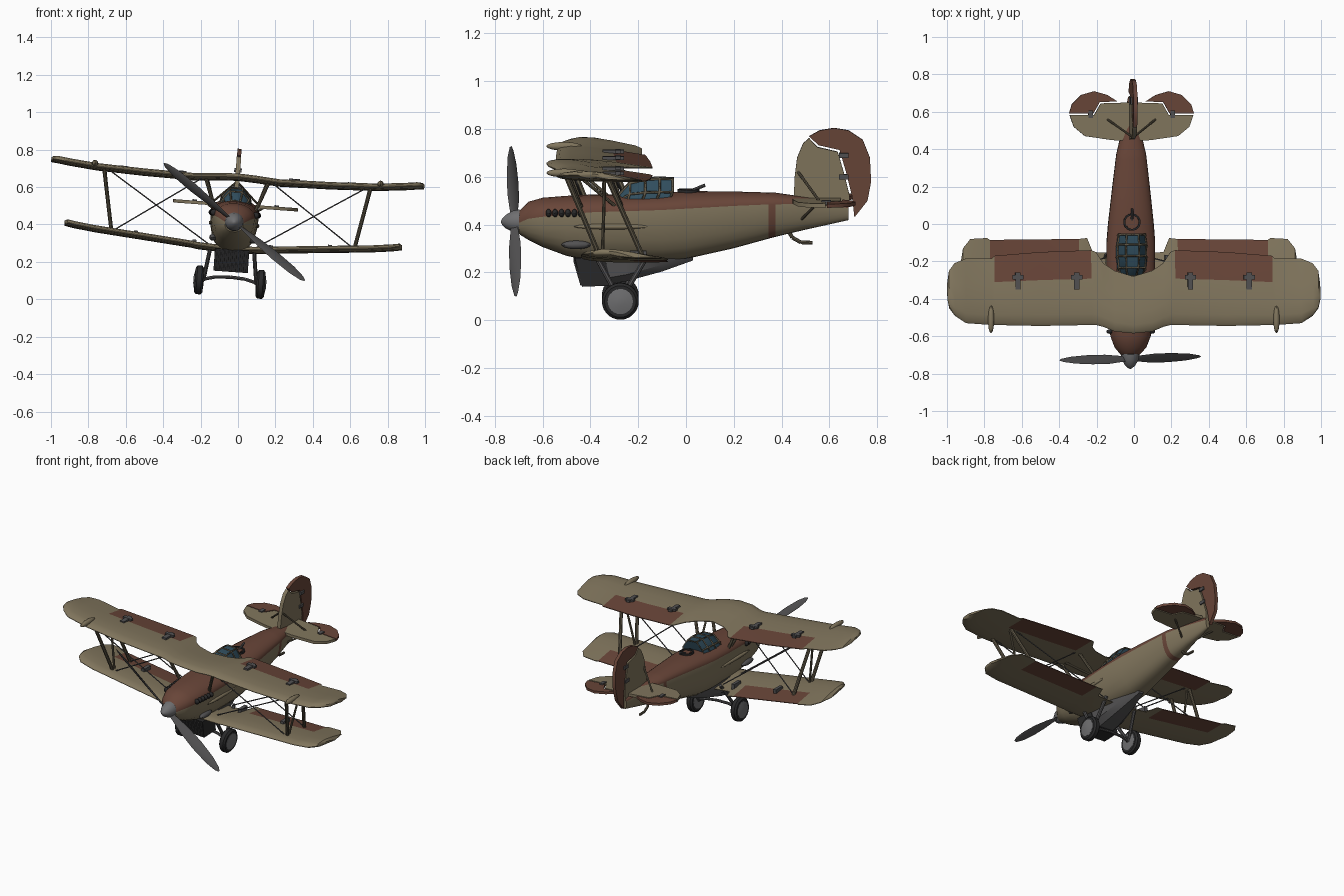
import bpy, bmesh
from math import sin, cos, pi, radians
from mathutils import Vector, Matrix

if "Cube" in bpy.data.objects:
    bpy.data.objects.remove(bpy.data.objects["Cube"])

# The whole aircraft banks slightly about its long axis
PIVOT = Vector((0, 0, 0.69))
BANK = Matrix.Translation(PIVOT) @ Matrix.Rotation(0.073, 4, 'Y') @ Matrix.Translation(-PIVOT)


def material(name, r, g, b):
    m = bpy.data.materials.new(name)
    m.diffuse_color = (r, g, b, 1)
    m.use_nodes = True
    bsdf = m.node_tree.nodes["Principled BSDF"]
    bsdf.inputs["Base Color"].default_value = (r, g, b, 1)
    bsdf.inputs["Roughness"].default_value = 0.7
    return m


TAN = material("tan_paint", 0.22, 0.18, 0.11)
BROWN = material("brown_paint", 0.14, 0.06, 0.04)
GREY = material("dark_grey_metal", 0.085, 0.083, 0.085)
LIGHT = material("light_grey_metal", 0.16, 0.16, 0.165)
BLACK = material("black_rubber", 0.022, 0.022, 0.023)
GLASS = material("blue_glass", 0.03, 0.075, 0.11)
STRUT = material("dark_tan_strut", 0.12, 0.1, 0.065)


def finish(name, bm, mats, mirror=False, rule=None):
    bmesh.ops.recalc_face_normals(bm, faces=bm.faces)
    for f in bm.faces:
        f.smooth = True
        if rule:
            f.material_index = int(rule(f.calc_center_median()))
    me = bpy.data.meshes.new(name)
    bm.to_mesh(me)
    bm.free()
    me.set_sharp_from_angle(angle=radians(35))
    for m in mats:
        me.materials.append(m)
    ob = bpy.data.objects.new(name, me)
    bpy.context.collection.objects.link(ob)
    ob.matrix_world = BANK
    if mirror:
        ob.modifiers.new("Mirror", 'MIRROR').use_mirror_merge = False
    return ob


def loft(name, rings, mats, mirror=False, rule=None):
    bm = bmesh.new()
    loops = [[bm.verts.new(p) for p in ring] for ring in rings]
    for a, b in zip(loops, loops[1:]):
        for i in range(len(a)):
            j = (i + 1) % len(a)
            bm.faces.new((a[i], a[j], b[j], b[i]))
    bm.faces.new(loops[0])
    bm.faces.new(loops[-1])
    return finish(name, bm, mats, mirror, rule)


def lathe(name, profile, centre, axis, mat, mirror=False, n=24):
    # profile: (distance along axis, radius)
    turn = Vector(axis).to_track_quat('Z', 'Y')
    rings = [[Vector(centre) + turn @ Vector((r * cos(2 * pi * i / n), r * sin(2 * pi * i / n), h))
              for i in range(n)] for h, r in profile]
    return loft(name, rings, [mat], mirror)


def rod(name, a, b, r, mat, mirror=True):
    d = Vector(b) - Vector(a)
    return lathe(name, [(0, r), (d.length, r)], a, d, mat, mirror, 8)


def plate(name, outline, place, mat, mirror=False):
    # place(u, v, side) puts each outline point on either face of the plate
    return loft(name, [[place(u, v, s) for u, v in outline] for s in (-1, 1)], [mat], mirror)


def blob(name, centre, size, mat, mirror=True):
    bm = bmesh.new()
    mat4 = Matrix.Translation(centre) @ Matrix.Diagonal((*size, 1))
    bmesh.ops.create_uvsphere(bm, u_segments=14, v_segments=8, radius=1, matrix=mat4)
    return finish(name, bm, [mat], mirror)


def box(name, centre, size, mat, mirror=True):
    bm = bmesh.new()
    bmesh.ops.create_cube(bm, size=1, matrix=Matrix.Translation(centre) @ Matrix.Diagonal((*size, 1)))
    return finish(name, bm, [mat], mirror)


# Fuselage: y, half width, top, colour split, bottom
BODY = [(-.70, .05, .455, .41, .36), (-.66, .085, .495, .43, .335), (-.6, .108, .512, .44, .305),
        (-.5, .118, .52, .45, .268), (-.4, .125, .525, .46, .247), (-.25, .13, .525, .465, .247),
        (-.1, .13, .53, .47, .247), (0, .122, .54, .475, .255), (.2, .1, .538, .485, .3),
        (.345, .083, .534, .49, .34), (.375, .079, .533, .49, .348), (.5, .05, .515, .49, .378),
        (.68, .015, .495, .47, .418)]


def body_ring(y, w, top, split, low, n=12):
    upper = [(w * cos(pi * i / n), y, split + (top - split) * sin(pi * i / n)) for i in range(n)]
    lower = []
    for i in range(n):
        c, s = cos(pi * i / n), sin(pi * i / n)
        lower.append((-w * abs(c) ** .8 * (1 if c > 0 else -1), y, split - (split - low) * s ** .8))
    return upper + lower


def body_split(y):
    for a, b in zip(BODY, BODY[1:]):
        if y <= b[0]:
            return a[3] + (b[3] - a[3]) * (y - a[0]) / (b[0] - a[0])
    return 1


loft("fuselage", [body_ring(*s) for s in BODY], [TAN, BROWN],
     rule=lambda c: c.z > body_split(c.y) or .35 < c.y < .37)

# Wings: x, leading edge, trailing edge, height
UPPER = [(0, -.585, -.28, .655), (.1, -.575, -.25, .65), (.16, -.55, -.21, .645), (.2, -.54, -.15, .642),
         (.225, -.54, -.14, .64), (.5, -.545, -.15, .645), (.745, -.54, -.17, .655), (.76, -.54, -.185, .656),
         (.9, -.53, -.185, .67), (.96, -.49, -.21, .678), (.99, -.45, -.25, .68), (1, -.4, -.32, .682)]
LOWER = [(0, -.44, -.16, .265), (.19, -.44, -.15, .275), (.22, -.44, -.075, .28), (.265, -.44, -.08, .284),
         (.745, -.44, -.085, .325), (.76, -.44, -.075, .327), (.85, -.43, -.08, .338),
         (.89, -.39, -.13, .345), (.905, -.33, -.22, .347)]
SECTION = [(0, .1), (.04, .55), (.15, .9), (.35, 1), (.62, .75), (1, .12)]


def wing(name, stations, thick, flap):
    rings = []
    full = [(-x, *r) for x, *r in reversed(stations[1:])] + stations
    for x, le, te, z in full:
        t = thick * min(1, (te - le) / .25)
        top = [(x, le + (te - le) * f, z + .65 * t * h - .02 * f) for f, h in SECTION]
        low = [(x, le + (te - le) * f, z - .35 * t * h - .02 * f) for f, h in SECTION]
        rings.append(top[::-1] + low)

    def is_flap(c):
        return flap[0] < abs(c.x) < flap[1] and c.y > flap[2]
    return loft(name, rings, [TAN, BROWN], rule=is_flap)


wing("upper_wing", UPPER, .036, (.226, .744, -.27))
wing("lower_wing", LOWER, .034, (.266, .744, -.2))
for x in (.305, .62):
    box("upper_flap_hinge", (x, -.305, .654 + .01 * x), (.028, .09, .014), GREY)
    box("upper_flap_hinge_bar", (x, -.285, .656 + .01 * x), (.06, .022, .014), GREY)
    box("lower_flap_hinge", (x - .1, -.2, .285 + .08 * (x - .3)), (.022, .07, .035), GREY)
blob("wing_lamp_pod", (.765, -.51, .672), (.017, .075, .018), TAN)

# Wing struts and bracing wires
for top, low in ((-.5, -.36), (-.33, -.18)):
    rod("interplane_strut", (.715, top, .65), (.65, low, .31), .011, STRUT)
    rod("cabane_strut", (.17, top, .64), (.11, top + .06, .48), .01, STRUT)
    rod("landing_wire", (.18, top, .64), (.65, low, .315), .0035, GREY)
    rod("flying_wire", (.7, top, .65), (.12, low, .28), .0035, GREY)
rod("interplane_diagonal", (.71, -.34, .65), (.65, -.35, .315), .007, STRUT)
rod("cabane_diagonal", (.16, -.48, .64), (.11, -.29, .48), .007, STRUT)

# Canopy glass with a frame, and the open rear cockpit
CANOPY = [(-.28, .045, .525), (-.235, .06, .575), (-.17, .066, .59), (-.11, .066, .594), (-.055, .06, .592)]
canopy_rings = []
for i, (y, w, z) in enumerate(CANOPY):
    base = y - .018 if i else y
    canopy_rings.append([(w + .022, base, .495), (w + .01, y, .505 + .5 * (z - .52)), (w * .55, y, z),
                         (-w * .55, y, z), (-w - .01, y, .505 + .5 * (z - .52)), (-w - .022, base, .495)])
loft("canopy_glass", canopy_rings, [GLASS])
frame = loft("canopy_frame", canopy_rings, [STRUT])
wire = frame.modifiers.new("Frame", 'WIREFRAME')
wire.thickness = .011
lathe("cockpit_rim", [(0, .046), (.012, .046), (.012, .036), (0, .036)], (0, .01, .536), (0, 0, 1), BLACK)
box("cockpit_seat", (0, .01, .538), (.05, .05, .012), BROWN, False)
rod("rear_rod", (0, .02, .54), (0, .08, .565), .007, GREY, False)

# Nose fittings
lathe("spinner", [(0, .05), (.03, .045), (.06, .028), (.075, .012), (.08, .003)],
      (0, -.695, .413), (0, -1, -.03), LIGHT)
for i in range(6):
    blob("exhaust_stub", (.113 + i * .002, -.575 + i * .027, .456), (.018, .012, .017), BLACK)
blob("side_scoop", (.108, -.46, .322), (.02, .062, .018), GREY)
blob("side_blister", (.124, -.31, .4), (.012, .16, .012), TAN)

# Propeller blades: distance, half chord, pitch
BLADE = [(0, .014, 1.2), (.06, .018, 1.1), (.16, .03, .95), (.28, .034, .8), (.4, .028, .7), (.47, .015, .6),
         (.49, .003, .6)]
for a in (radians(144.4), radians(324.4)):
    out, side = Vector((cos(a), -.035 * sin(a), sin(a))), Vector((-sin(a), 0, cos(a)))
    rings = []
    for s, c, pitch in BLADE:
        chord = side * cos(pitch) + Vector((0, sin(pitch), 0))
        thick = chord.cross(out) * .18
        rings.append([Vector((0, -.72, .413)) + out * s + (chord * cos(k * pi / 4) + thick * sin(k * pi / 4)) * c
                      for k in range(8)])
    loft("propeller_blade", rings, [GREY])

# Radiator and belly fairing
plate("radiator", [(-.465, .265), (-.435, .145), (-.31, .15), (-.34, .265)],
      lambda y, z, s: (s * .092, y, z), BLACK)
for i in range(-4, 5):
    rod("radiator_slat", (i * .021, -.468, .255), (i * .021, -.438, .15), .004, GREY, False)
loft("belly_fairing", [[(w, y, .28), (w, y, z + .03), (w * .6, y, z), (-w * .6, y, z), (-w, y, z + .03), (-w, y, .28)]
                       for y, w, z in ((-.34, .088, .15), (-.25, .085, .165), (-.1, .06, .205), (.03, .025, .25))],
     [GREY])

# Landing gear
HUB = Vector((.165, -.275, .09))
lathe("tyre", [(-.022, .055), (-.022, .066), (-.012, .077), (.012, .077), (.022, .066), (.022, .055)],
      HUB, (1, 0, 0), BLACK, True, 28)
lathe("wheel_disc", [(-.026, .02), (-.023, .053), (.023, .053), (.03, .018)], HUB, (1, 0, 0), LIGHT, True)
for y in (-.38, -.16):
    rod("gear_leg", (.115, y, .28), (.142, -.275, .09), .011, GREY)
rod("gear_axle_outer", HUB, (.08, -.275, .112), .009, GREY)
rod("gear_axle_inner", (.08, -.275, .112), (0, -.275, .117), .009, GREY)

# Tail surfaces
FIN = [(.45, .48), (.455, .6), (.465, .68), (.49, .74), (.515, .762), (.55, .725), (.635, .705), (.66, .62),
       (.685, .52), (.68, .46)]
RUDDER = [(.515, .77), (.56, .795), (.62, .805), (.68, .795), (.74, .755), (.77, .68), (.775, .58), (.76, .5),
          (.705, .43), (.695, .52), (.67, .62), (.643, .713), (.555, .733)]
STABILISER = [(0, .445), (.1, .448), (.25, .47), (.31, .52), (.332, .583), (.2, .583), (.165, .645), (0, .65)]
ELEVATOR = [(.335, .59), (.32, .64), (.27, .69), (.2, .71), (.13, .69), (.075, .655), (.17, .652), (.205, .59)]
plate("tail_fin", FIN, lambda y, z, s: (s * .012, y, z), TAN)
plate("rudder", RUDDER, lambda y, z, s: (s * .011, y, z), BROWN)
plate("stabiliser", STABILISER, lambda x, y, s: (x, y, .502 + s * .009), TAN, True)
plate("elevator", ELEVATOR, lambda x, y, s: (x, y, .502 + s * .008), BROWN, True)
for z in (.6, .69):
    box("rudder_hinge", (.014, .66, z), (.012, .04, .02), GREY)
box("elevator_hinge", (.22, .588, .508), (.024, .04, .02), GREY)
rod("upper_tail_strut", (.01, .47, .62), (.13, .56, .505), .006, STRUT)
rod("lower_tail_strut", (.02, .47, .41), (.15, .55, .498), .006, STRUT)

# Tail skid
SKID = [(.43, .37), (.445, .345), (.48, .325), (.53, .323)]
for (ya, za), (yb, zb) in zip(SKID, SKID[1:]):
    rod("tail_skid", (0, ya, za), (0, yb, zb), .008, STRUT, False)
